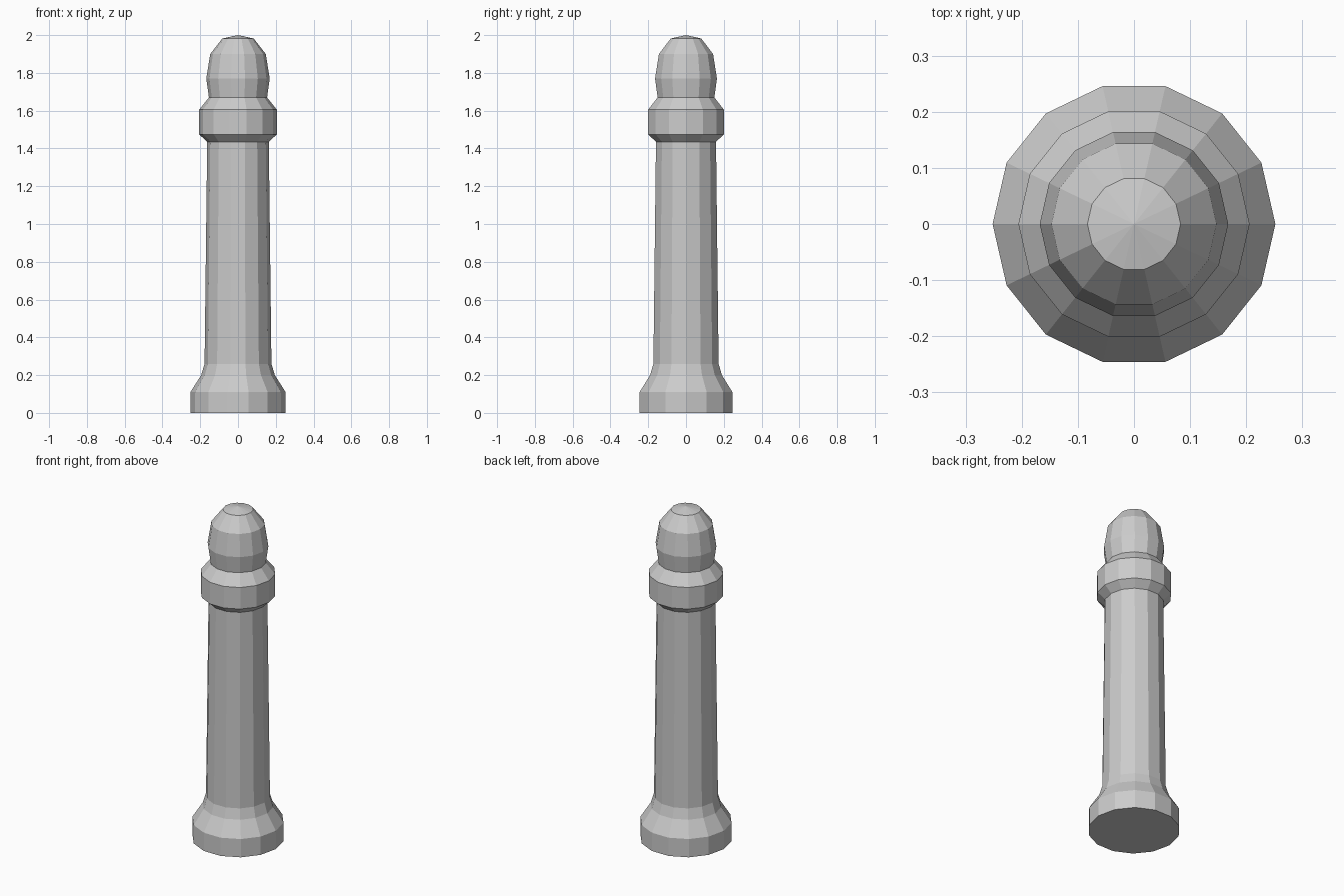
import bpy, bmesh
from math import pi, cos, sin

if "Cube" in bpy.data.objects:
    bpy.data.objects.remove(bpy.data.objects["Cube"])

SIDES = 14


def lathe(name, profile, apex=None):
    """Revolve (radius, z) points into a closed, flat-shaded solid."""
    bm = bmesh.new()
    rings = [[bm.verts.new((r * cos(2 * pi * i / SIDES), r * sin(2 * pi * i / SIDES), z))
              for i in range(SIDES)] for r, z in profile]
    for low, high in zip(rings, rings[1:]):
        for i in range(SIDES):
            j = (i + 1) % SIDES
            bm.faces.new((low[i], low[j], high[j], high[i]))
    bm.faces.new(rings[0][::-1])
    tip = bm.verts.new((0, 0, apex))
    for i in range(SIDES):
        bm.faces.new((rings[-1][i], rings[-1][(i + 1) % SIDES], tip))
    mesh = bpy.data.meshes.new(name)
    bm.to_mesh(mesh)
    bm.free()
    obj = bpy.data.objects.new(name, mesh)
    bpy.context.collection.objects.link(obj)
    return obj


# One continuous turned post
foot = [(0.252, 0.0), (0.252, 0.11), (0.195, 0.20), (0.177, 0.26)]
shaft_top = [(0.163, 1.435)]
collar = [(0.206, 1.475), (0.206, 1.605), (0.154, 1.67)]
domed_head = [(0.168, 1.77), (0.147, 1.90), (0.083, 1.982)]
lathe("bollard_post", foot + shaft_top + collar + domed_head, apex=2.0)
